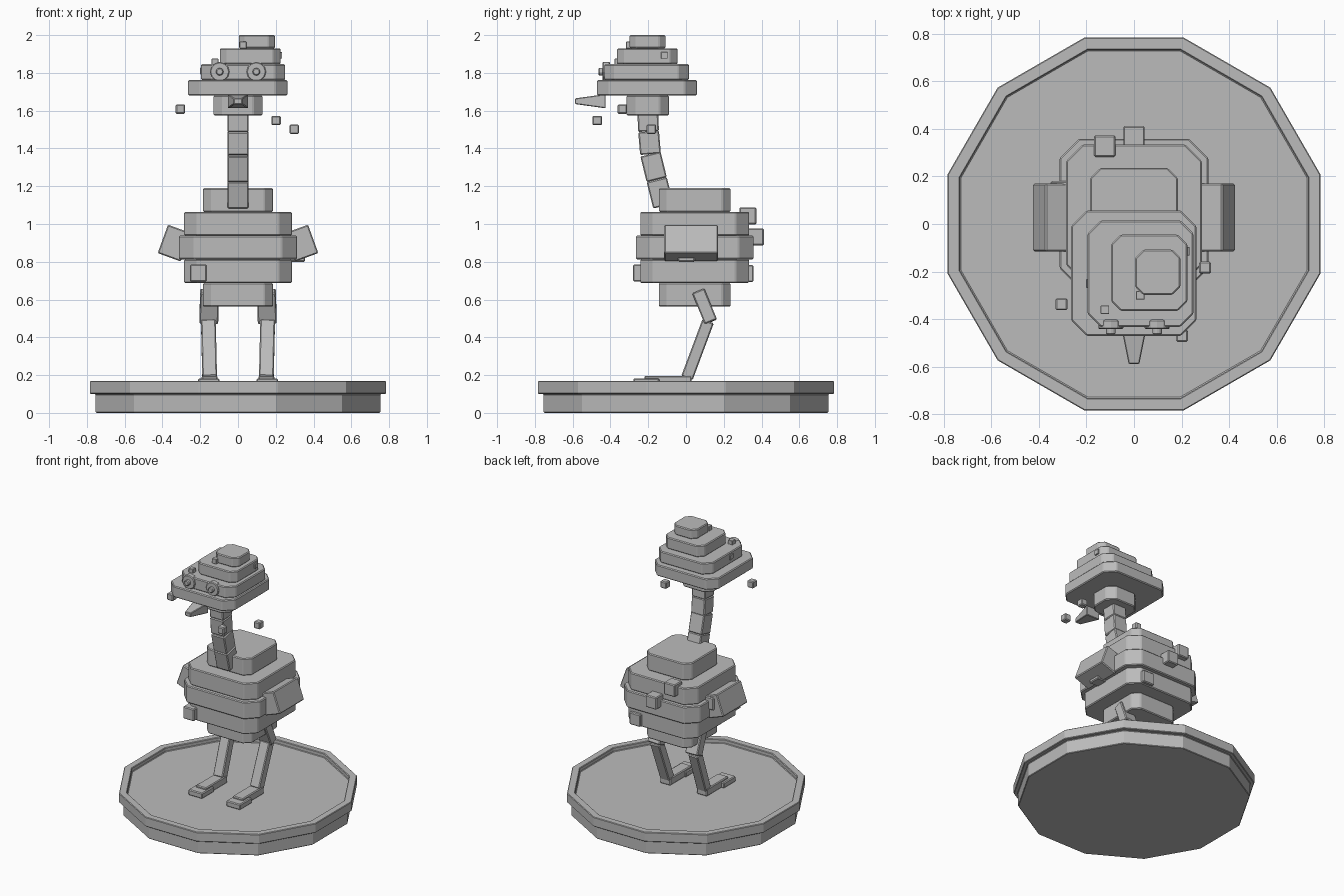
import bpy, bmesh, math
from mathutils import Vector, Matrix

if "Cube" in bpy.data.objects:
    bpy.data.objects.remove(bpy.data.objects["Cube"], do_unlink=True)

grey = bpy.data.materials.new("stone grey")
grey.use_nodes = True
COLOUR = (0.5, 0.5, 0.5, 1)
grey.diffuse_color = COLOUR
grey.node_tree.nodes["Principled BSDF"].inputs["Base Color"].default_value = COLOUR


def finish(bm, name, matrix=None, bevel=0.006):
    """Turn a bmesh into an object with softly bevelled edges."""
    bmesh.ops.recalc_face_normals(bm, faces=bm.faces)
    mesh = bpy.data.meshes.new(name)
    bm.to_mesh(mesh)
    bm.free()
    mesh.materials.append(grey)
    obj = bpy.data.objects.new(name, mesh)
    bpy.context.collection.objects.link(obj)
    if matrix:
        obj.matrix_world = matrix
    if bevel:
        mod = obj.modifiers.new("soft edge", "BEVEL")
        mod.width = bevel
        mod.segments = 1
        mod.limit_method = "ANGLE"
        mod.angle_limit = math.radians(40)
    return obj


def box(name, centre, size, rotation=None, bevel=0.006):
    bm = bmesh.new()
    bmesh.ops.create_cube(bm, size=1)
    bmesh.ops.scale(bm, vec=size, verts=bm.verts)
    turn = rotation or Matrix.Identity(4)
    return finish(bm, name, Matrix.Translation(centre) @ turn, bevel)


def slab(name, x, y, z, chamfer):
    """Block with its four upright corners cut off."""
    bm = bmesh.new()
    bmesh.ops.create_cube(bm, size=1)
    bmesh.ops.scale(bm, vec=(x[1] - x[0], y[1] - y[0], z[1] - z[0]), verts=bm.verts)
    upright = [e for e in bm.edges
               if abs(e.verts[0].co.z - e.verts[1].co.z) > 0.01]
    bmesh.ops.bevel(bm, geom=upright, offset=chamfer, segments=1, affect="EDGES")
    centre = Vector([sum(r) / 2 for r in (x, y, z)])
    return finish(bm, name, Matrix.Translation(centre))


def beam(name, start, end, width, depth):
    """Box running between two points, its width kept along x."""
    a, b = Vector(start), Vector(end)
    up = (b - a).normalized()
    back = up.cross(Vector((1, 0, 0))).normalized()
    side = back.cross(up)
    turn = Matrix((side, back, up)).transposed().to_4x4()
    return box(name, (a + b) / 2, (width, depth, (b - a).length), turn)


# Twelve-sided stand with a raised rim
bm = bmesh.new()
rings = []
for radius, height in [(0.78, 0), (0.78, 0.1), (0.81, 0.1), (0.81, 0.17),
                       (0.756, 0.17), (0.756, 0.14)]:
    rings.append([bm.verts.new((radius * math.cos(math.radians(15 + 30 * i)),
                                radius * math.sin(math.radians(15 + 30 * i)), height))
                  for i in range(12)])
for low, high in zip(rings, rings[1:]):
    for i in range(12):
        j = (i + 1) % 12
        bm.faces.new((low[i], low[j], high[j], high[i]))
bm.faces.new(rings[0])
bm.faces.new(rings[-1])
finish(bm, "stand", bevel=0.004)

# Body, five stacked layers
BODY_Y = 0.046
for i, (half_x, half_y, cut) in enumerate([(0.185, 0.19, 0.045), (0.285, 0.288, 0.07),
                                           (0.312, 0.312, 0.08), (0.285, 0.288, 0.07),
                                           (0.185, 0.19, 0.045)]):
    z = 0.562 + 0.1255 * i
    slab(f"body_layer_{i + 1}", (-half_x, half_x), (BODY_Y - half_y, BODY_Y + half_y),
         (z, z + 0.1255), cut)

# Neck segments
neck = [(-0.12, 1.095), (-0.155, 1.235), (-0.188, 1.37), (-0.198, 1.49), (-0.203, 1.6)]
for i, (a, b) in enumerate(zip(neck, neck[1:])):
    beam(f"neck_segment_{i + 1}", (0, *a), (0, *b), 0.11, 0.11)

# Head, stacked layers leaning to one side
slab("head_base", (-0.13, 0.13), (-0.314, -0.09), (1.575, 1.68), 0.05)
slab("head_brim", (-0.264, 0.262), (-0.47, 0.057), (1.68, 1.762), 0.065)
slab("head_middle", (-0.195, 0.25), (-0.432, 0.015), (1.762, 1.846), 0.055)
slab("head_upper", (-0.096, 0.225), (-0.365, -0.045), (1.846, 1.93), 0.04)
slab("head_crown", (0.004, 0.196), (-0.298, -0.108), (1.93, 2.0), 0.035)

# Beak, tapering towards the front
bm = bmesh.new()
bmesh.ops.create_cube(bm, size=1)
for v in bm.verts:
    tip = v.co.y < 0
    v.co = (v.co.x * (0.045 if tip else 0.11), -0.588 if tip else -0.425,
            1.65 + v.co.z * (0.03 if tip else 0.075))
finish(bm, "beak", bevel=0.004)

# Eyes
for side, x in (("right", -0.097), ("left", 0.097)):
    for part, radius, front in (("eye", 0.052, -0.442), ("pupil", 0.02, -0.464)):
        bm = bmesh.new()
        bmesh.ops.create_cone(bm, cap_ends=True, segments=12, radius1=radius,
                              radius2=radius, depth=0.04)
        finish(bm, f"{side}_{part}", Matrix.Translation((x, front + 0.02, 1.806))
               @ Matrix.Rotation(math.pi / 2, 4, "X"), 0.005)

# Wings, legs and feet on both sides
for side, s in (("right", -1), ("left", 1)):
    box(f"{side}_wing", (s * 0.337, 0.027, 0.899), (0.13, 0.285, 0.16),
        Matrix.Rotation(s * math.radians(-20), 4, "Y") @ Matrix.Rotation(math.pi * (s < 0), 4, "Z"))
    beam(f"{side}_thigh", (s * 0.15, 0.065, 0.645), (s * 0.155, 0.132, 0.482), 0.1, 0.07)
    beam(f"{side}_shin", (s * 0.157, 0.117, 0.485), (s * 0.15, 0.005, 0.185), 0.078, 0.064)
    box(f"{side}_foot", (s * 0.15, -0.095, 0.168), (0.085, 0.25, 0.056))
    box(f"{side}_toes", (s * 0.155, -0.21, 0.161), (0.115, 0.138, 0.042))

# Tufts on the body
for i, centre in enumerate([(-0.21, -0.235, 0.74), (-0.123, 0.327, 1.043), (0, 0.367, 0.932),
                            (0.17, 0.312, 0.738), (-0.305, 0.135, 0.92), (0.31, 0.002, 0.845)]):
    box(f"body_tuft_{i + 1}", centre, (0.09, 0.09, 0.09))

# Tufts on the head
for i, centre in enumerate([(-0.122, -0.36, 1.857), (0.027, -0.3, 1.947),
                            (0.216, -0.115, 1.893), (-0.183, -0.25, 1.81)]):
    box(f"head_tuft_{i + 1}", centre, (0.036, 0.036, 0.036), bevel=0.002)

# Loose floating cubes
for i, centre in enumerate([(-0.305, -0.337, 1.608), (0.202, -0.47, 1.548),
                            (0.298, -0.183, 1.502)]):
    box(f"floating_cube_{i + 1}", centre, (0.05, 0.05, 0.05))
